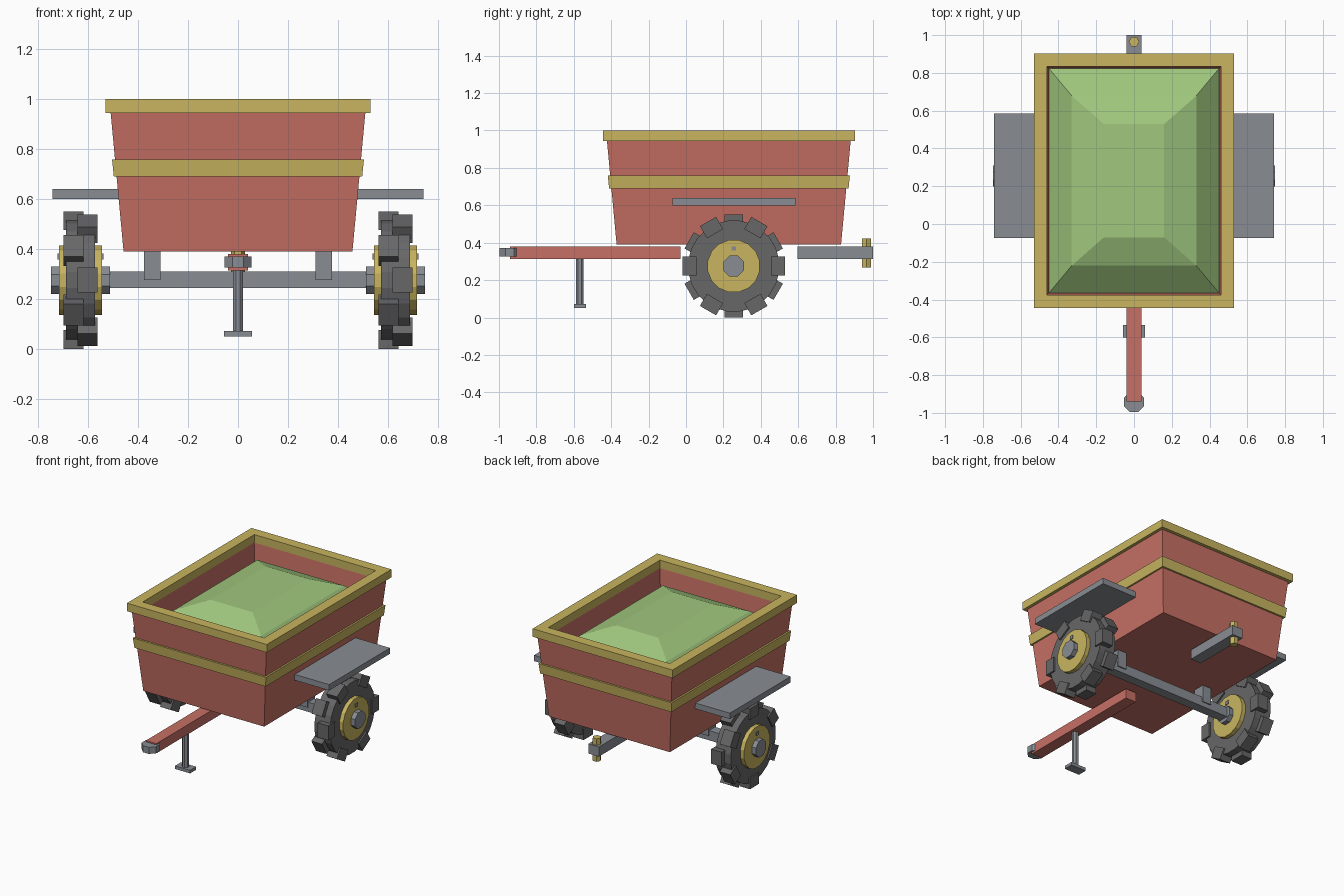
import bpy, bmesh, math
from mathutils import Matrix, Vector

if "Cube" in bpy.data.objects:
    bpy.data.objects.remove(bpy.data.objects["Cube"])


def material(name, r, g, b):
    m = bpy.data.materials.new(name)
    m.diffuse_color = (r, g, b, 1)
    m.use_nodes = True
    m.node_tree.nodes["Principled BSDF"].inputs["Base Color"].default_value = m.diffuse_color
    return m


RED = material("red paint", 0.57, 0.162, 0.128)
YELLOW = material("yellow trim", 0.58, 0.46, 0.115)
GREY = material("grey metal", 0.25, 0.27, 0.295)
RUBBER = material("dark rubber", 0.135, 0.135, 0.14)
GREEN = material("green load", 0.35, 0.57, 0.205)
CY = 0.229                       # centre of the tub along y
WX, WY, WZ = 0.63, 0.255, 0.275  # wheel centre


def finish(name, bm, mat):
    bmesh.ops.recalc_face_normals(bm, faces=bm.faces)
    me = bpy.data.meshes.new(name)
    bm.to_mesh(me)
    bm.free()
    me.materials.append(mat)
    ob = bpy.data.objects.new(name, me)
    bpy.context.collection.objects.link(ob)
    return ob


def add_box(bm, x0, x1, y0, y1, z0, z1, rot=Matrix()):
    size = Matrix.Diagonal((x1 - x0, y1 - y0, z1 - z0, 1))
    mid = Matrix.Translation(((x0 + x1) / 2, (y0 + y1) / 2, (z0 + z1) / 2))
    bmesh.ops.create_cube(bm, size=1, matrix=rot @ mid @ size)


def box(name, mat, *dims):
    bm = bmesh.new()
    add_box(bm, *dims)
    return finish(name, bm, mat)


def cylinder(name, mat, centre, radius, length, sides, axis="Z"):
    bm = bmesh.new()
    turn = Matrix.Rotation(math.pi / 2, 4, "Y") if axis == "X" else Matrix()
    spin = Matrix.Rotation(math.pi / sides, 4, "Z")
    bmesh.ops.create_cone(bm, cap_ends=True, segments=sides, radius1=radius, radius2=radius,
                          depth=length, matrix=Matrix.Translation(centre) @ turn @ spin)
    return finish(name, bm, mat)


def loft(name, mat, rings, closed=False):
    """Skin rectangles given as (half x, half y, z) around the tub centre."""
    bm = bmesh.new()
    loops = [[bm.verts.new((sx * hx, CY + sy * hy, z))
              for sx, sy in ((-1, -1), (1, -1), (1, 1), (-1, 1))] for hx, hy, z in rings]
    pairs = list(zip(loops, loops[1:]))
    if closed:
        pairs.append((loops[-1], loops[0]))
    else:
        bm.faces.new(loops[0])
        bm.faces.new(loops[-1])
    for a, b in pairs:
        for i in range(4):
            j = (i + 1) % 4
            bm.faces.new((a[i], a[j], b[j], b[i]))
    return finish(name, bm, mat)


# Tub, trim and heaped load
loft("tub", RED, [(0.458, 0.60, 0.39), (0.511, 0.653, 0.96),
                  (0.463, 0.607, 0.96), (0.42, 0.565, 0.45)])
loft("rim", YELLOW, [(0.53, 0.674, 0.945), (0.53, 0.674, 1.0),
                     (0.46, 0.604, 1.0), (0.46, 0.604, 0.945)], closed=True)
loft("band", YELLOW, [(0.497, 0.64, 0.69), (0.504, 0.647, 0.758),
                      (0.48, 0.622, 0.758), (0.475, 0.615, 0.69)], closed=True)
loft("load", GREEN, [(0.43, 0.575, 0.6), (0.45, 0.594, 0.80),
                     (0.33, 0.45, 0.92), (0.16, 0.30, 0.98)])

# Drawbar, coupling and stand
box("drawbar", RED, -0.04, 0.04, -0.94, -0.03, 0.313, 0.379)
cylinder("coupling", GREY, (0, -0.943, 0.348), 0.058, 0.045, 8)
cylinder("stand_post", GREY, (0, -0.568, 0.19), 0.022, 0.25, 8)
box("stand_foot", GREY, -0.057, 0.057, -0.60, -0.535, 0.05, 0.071)

# Rear hitch bar and pin
box("rear_bar", GREY, -0.04, 0.04, 0.597, 1.0, 0.313, 0.379)
cylinder("hitch_pin", YELLOW, (0, 0.965, 0.345), 0.028, 0.157, 6)

# Axle
box("axle", GREY, -0.56, 0.56, WY - 0.033, WY + 0.033, 0.243, 0.309)

# Wheels, fenders and axle brackets on both sides
for side, s in (("left", -1), ("right", 1)):
    x = s * WX
    box(side + "_axle_bracket", GREY, s * 0.343 - 0.033, s * 0.343 + 0.033,
        WY - 0.04, WY + 0.04, 0.275, 0.40)
    box(side + "_fender", GREY, s * 0.6 - 0.142, s * 0.6 + 0.142, -0.073, 0.585, 0.60, 0.64)
    cylinder(side + "_tyre", RUBBER, (x, WY, WZ), 0.245, 0.116, 24, "X")
    cylinder(side + "_wheel_disc", YELLOW, (x, WY, WZ), 0.142, 0.173, 16, "X")
    cylinder(side + "_hub", GREY, (x, WY, WZ), 0.06, 0.235, 8, "X")
    box(side + "_valve", GREY, x - 0.092, x + 0.092, WY - 0.012, WY + 0.012, 0.357, 0.381)

    # Tread lugs alternate between the two edges of the tyre
    bm = bmesh.new()
    for i in range(12):
        shift = -0.028 if i % 2 == 0 else 0.028
        rot = Matrix.Translation((x, WY, WZ)) @ Matrix.Rotation(i * math.pi / 6, 4, "X")
        add_box(bm, shift - 0.04, shift + 0.04, -0.05, 0.05, 0.2, 0.275, rot)
    finish(side + "_tread_lugs", bm, RUBBER)
